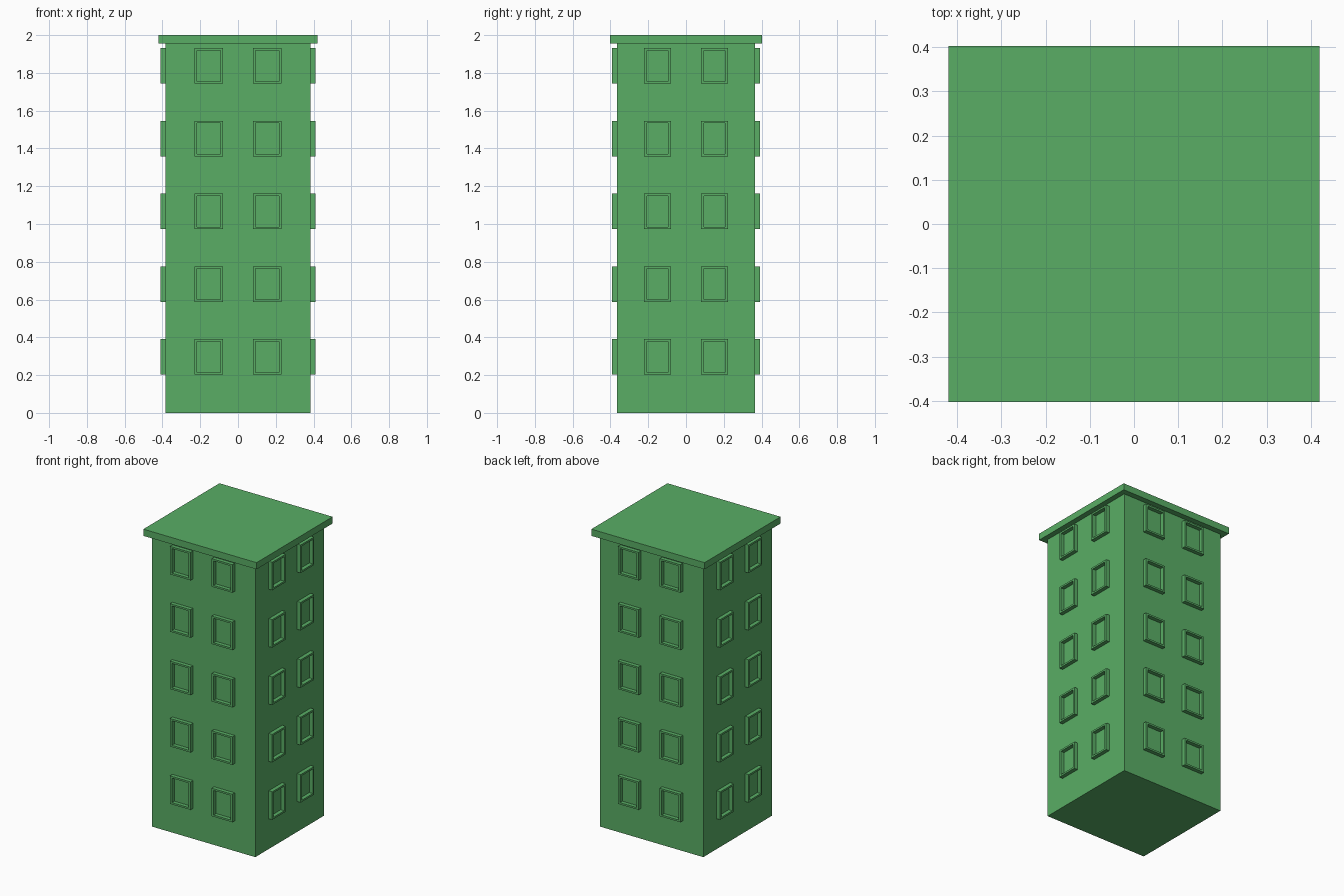
import bpy
from math import pi
from mathutils import Matrix, Vector

if "Cube" in bpy.data.objects:
    bpy.data.objects.remove(bpy.data.objects["Cube"])

HX, HY = 0.384, 0.365          # half sizes of the tower body
PITCH, FIRST = 0.385, 0.297    # storey spacing, first window centre
OUT, DEEP = 0.026, 0.0         # frame projection, pane recess into wall

mat = bpy.data.materials.new("green")
mat.diffuse_color = (0.1, 0.42, 0.13, 1)
mat.use_nodes = True
mat.node_tree.nodes["Principled BSDF"].inputs["Base Color"].default_value = mat.diffuse_color


def mesh_object(name, verts, faces):
    me = bpy.data.meshes.new(name)
    me.from_pydata(verts, [], faces)
    me.materials.append(mat)
    ob = bpy.data.objects.new(name, me)
    bpy.context.collection.objects.link(ob)
    return ob


def box(name, hx, hy, z0, z1):
    v = [(x, y, z) for z in (z0, z1)
         for x, y in ((-hx, -hy), (hx, -hy), (hx, hy), (-hx, hy))]
    f = [(3, 2, 1, 0), (4, 5, 6, 7)]
    f += [(i, (i + 1) % 4, (i + 1) % 4 + 4, i + 4) for i in range(4)]
    return mesh_object(name, v, f)


def window_frame(name, w, h, tx, tz, matrix):
    # Rectangular ring in the local xz plane, projecting along -y
    corners = ((-1, -1), (1, -1), (1, 1), (-1, 1))
    rings = [(w, h, DEEP), (w, h, -OUT), (w - tx, h - tz, -OUT), (w - tx, h - tz, DEEP)]
    v = [matrix @ Vector((sx * a, y, sz * b)) for a, b, y in rings for sx, sz in corners]
    f = [(r * 4 + i, r * 4 + (i + 1) % 4, (r + 1) % 4 * 4 + (i + 1) % 4, (r + 1) % 4 * 4 + i)
         for r in range(4) for i in range(4)]
    return mesh_object(name, v, f)


# Tower body and flat overhanging roof
box("tower_body", HX, HY, 0, 1.955)
box("roof_slab", 0.42, 0.403, 1.955, 2.0)

# Two window frames per storey on each of the four walls
walls = (("front", 0, HY, 0.155, 0.0765), ("right", pi / 2, HX, 0.151, 0.0715),
         ("back", pi, HY, 0.155, 0.0765), ("left", -pi / 2, HX, 0.151, 0.0715))
for wall, angle, dist, offset, half_w in walls:
    for storey in range(5):
        for side in (-1, 1):
            place = Matrix.Rotation(angle, 4, 'Z') @ Matrix.Translation(
                (side * offset, -dist, FIRST + storey * PITCH))
            window_frame(f"{wall}_window_frame_{storey + 1}", half_w, 0.094,
                         0.015, 0.012, place)
